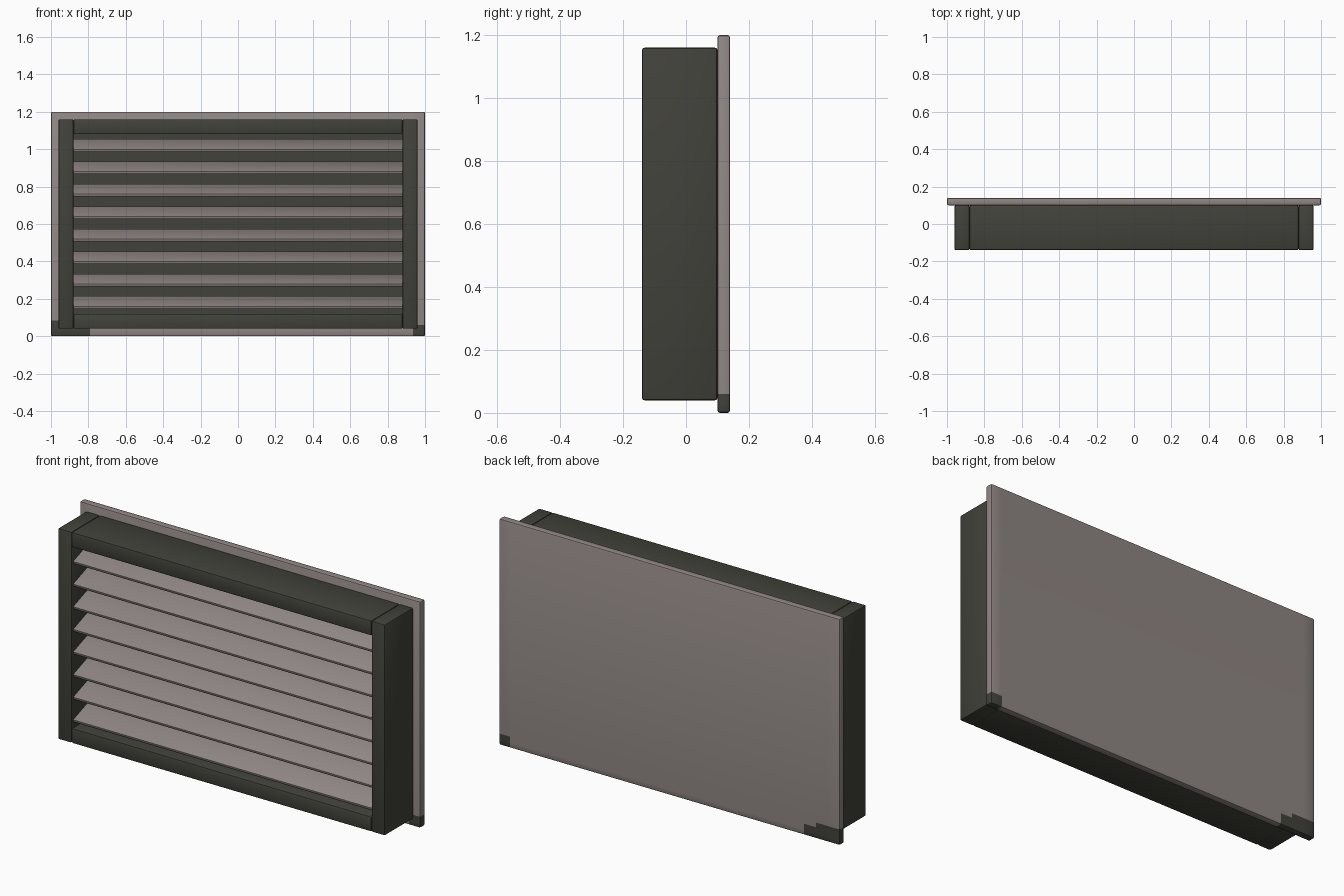
import bpy, bmesh, math
from mathutils import Matrix, Vector

if "Cube" in bpy.data.objects:
    bpy.data.objects.remove(bpy.data.objects["Cube"])


def material(name, rgb):
    m = bpy.data.materials.new(name)
    m.diffuse_color = (*rgb, 1)
    m.use_nodes = True
    m.node_tree.nodes["Principled BSDF"].inputs["Base Color"].default_value = m.diffuse_color
    return m


DARK = material("dark_olive_grey", (0.054, 0.054, 0.043))
LIGHT = material("warm_grey", (0.275, 0.238, 0.228))


def box(name, lo, hi, mat, bevel=0.008, tilt=0.0):
    """Softly bevelled box between two corners, tilted about x."""
    lo, hi = Vector(lo), Vector(hi)
    bm = bmesh.new()
    bmesh.ops.create_cube(bm, size=1)
    bmesh.ops.scale(bm, vec=hi - lo, verts=bm.verts)
    if bevel:
        bmesh.ops.bevel(bm, geom=bm.edges[:], offset=bevel, segments=2,
                        profile=0.5, affect='EDGES')
    bmesh.ops.rotate(bm, cent=(0, 0, 0), matrix=Matrix.Rotation(tilt, 3, 'X'), verts=bm.verts)
    bmesh.ops.translate(bm, vec=(lo + hi) / 2, verts=bm.verts)
    me = bpy.data.meshes.new(name)
    bm.to_mesh(me)
    bm.free()
    ob = bpy.data.objects.new(name, me)
    bpy.context.collection.objects.link(ob)
    me.materials.append(mat)
    bpy.context.view_layer.objects.active = ob
    ob.select_set(True)
    bpy.ops.object.shade_smooth_by_angle(angle=math.radians(35))
    ob.select_set(False)
    return ob


# Mounting plate at the back, with worn dark patches at its lower corners
plate = box("back_plate", (-1, 0.10, 0), (1, 0.14, 1.2), LIGHT)
plate.data.materials.append(DARK)
bm = bmesh.new()
bm.from_mesh(plate.data)
cuts = [((x, 0, 0), (1, 0, 0)) for x in (-0.93, -0.86, -0.79, 0.935)]
cuts += [((0, 0, z), (0, 0, 1)) for z in (0.03, 0.06, 0.085)]
for co, no in cuts:
    bmesh.ops.bisect_plane(bm, geom=bm.verts[:] + bm.edges[:] + bm.faces[:],
                           plane_co=co, plane_no=no)
for f in bm.faces:
    c = f.calc_center_median()
    left = math.hypot((c.x + 1) / 0.21, c.z / 0.085) < 1
    right = math.hypot((c.x - 1) / 0.07, c.z / 0.06) < 1
    f.material_index = int(left or right)
bm.to_mesh(plate.data)
bm.free()

# Frame: two stiles and two rails
for side, x in (("left", -0.92), ("right", 0.92)):
    box(side + "_stile", (x - 0.04, -0.14, 0.04), (x + 0.04, 0.10, 1.16), DARK)
for side, z in (("bottom", 0.08), ("top", 1.12)):
    box(side + "_rail", (-0.88, -0.14, z - 0.04), (0.88, 0.10, z + 0.04), DARK)

# Dark backing seen between the slats
box("inner_backing", (-0.88, 0.09, 0.12), (0.88, 0.10, 1.08), DARK, bevel=0)

# Louvre slats, sloping down towards the front
for i in range(8):
    z = 0.18 + 0.12 * i
    box(f"slat_{i + 1}", (-0.88, -0.13, z - 0.008), (0.88, 0.03, z + 0.008),
        LIGHT, bevel=0.003, tilt=math.radians(20))
